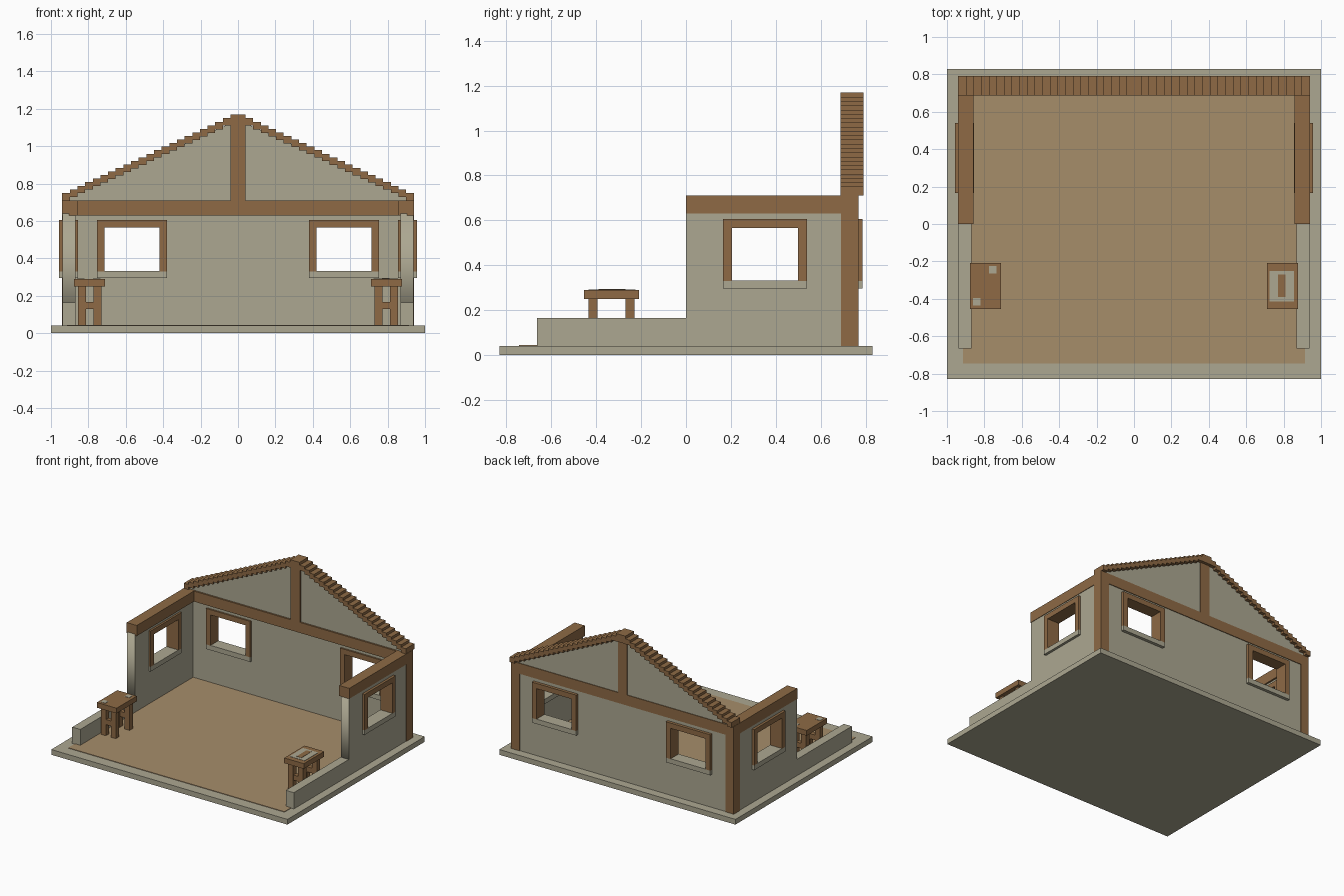
import bpy
import math

if "Cube" in bpy.data.objects:
    bpy.data.objects.remove(bpy.data.objects["Cube"], do_unlink=True)


def material(name, rgb):
    """Flat colour from 0-255 sRGB values."""
    col = [((c / 255 + 0.055) / 1.055) ** 2.4 for c in rgb] + [1]
    m = bpy.data.materials.new(name)
    m.use_nodes = True
    m.diffuse_color = col
    b = m.node_tree.nodes["Principled BSDF"]
    b.inputs["Base Color"].default_value = col
    b.inputs["Roughness"].default_value = 0.9
    return m


WOOD = material("brown wood", (142, 106, 69))
PLASTER = material("grey plaster", (172, 167, 145))
FLOOR = material("tan floor", (166, 141, 106))


def box(name, x, y, z, mat):
    """Box from (min, max) ranges on each axis."""
    (x0, x1), (y0, y1), (z0, z1) = sorted(x), sorted(y), sorted(z)
    verts = [(a, b, c) for a in (x0, x1) for b in (y0, y1) for c in (z0, z1)]
    faces = [(0, 1, 3, 2), (4, 6, 7, 5), (0, 4, 5, 1),
             (2, 3, 7, 6), (0, 2, 6, 4), (1, 5, 7, 3)]
    me = bpy.data.meshes.new(name)
    me.from_pydata(verts, [], faces)
    me.materials.append(mat)
    ob = bpy.data.objects.new(name, me)
    bpy.context.collection.objects.link(ob)
    return ob


def slab(name, outlines, thickness, location, rotation, mat):
    """Upright panel: first outline is the edge, the others are openings."""
    cu = bpy.data.curves.new(name, 'CURVE')
    cu.dimensions = '2D'
    cu.fill_mode = 'BOTH'
    cu.extrude = thickness / 2
    for pts in outlines:
        sp = cu.splines.new('POLY')
        sp.points.add(len(pts) - 1)
        for p, (u, v) in zip(sp.points, pts):
            p.co = (u, v, 0, 1)
        sp.use_cyclic_u = True
    cu.materials.append(mat)
    ob = bpy.data.objects.new(name, cu)
    bpy.context.collection.objects.link(ob)
    ob.location, ob.rotation_euler = location, rotation
    bpy.ops.object.select_all(action='DESELECT')
    ob.select_set(True)
    bpy.context.view_layer.objects.active = ob
    bpy.ops.object.convert(target='MESH')


def rect(u0, u1, v0, v1):
    return [(u0, v0), (u1, v0), (u1, v1), (u0, v1)]


def window(name, u0, u1, depth, along_x):
    """Wooden frame with a plaster sill, through the thickness of a wall."""
    parts = [("head", u0, u1, 0.565, 0.605, WOOD),
             ("jamb_a", u0, u0 + 0.04, 0.33, 0.565, WOOD),
             ("jamb_b", u1 - 0.04, u1, 0.33, 0.565, WOOD),
             ("sill", u0, u1, 0.295, 0.332, PLASTER)]
    for part, a, b, z0, z1, mat in parts:
        x, y = ((a, b), depth) if along_x else (depth, (a, b))
        box(f"{name}_{part}", x, y, (z0, z1), mat)


SIDES = (("left", 1), ("right", -1))
HOLE_Z = (0.31, 0.585)

# Base slab and floor
box("base_slab", (-1, 1), (-0.83, 0.83), (0, 0.04), PLASTER)
box("floor", (-0.915, 0.915), (-0.745, 0.70), (0.038, 0.044), FLOOR)

# Gabled back wall with two window openings
gable = [(-0.938, 0.04), (0.938, 0.04), (0.938, 0.72), (0, 1.14), (-0.938, 0.72)]
slab("back_wall", [gable, rect(-0.735, -0.40, *HOLE_Z), rect(0.40, 0.735, *HOLE_Z)],
     0.06, (0, 0.733, 0), (math.pi / 2, 0, 0), PLASTER)
box("back_beam", (-0.942, 0.942), (0.69, 0.768), (0.63, 0.71), WOOD)
box("king_post", (-0.04, 0.04), (0.69, 0.768), (0.71, 1.12), WOOD)

# Stepped roof edge
STEPS, RUN, RISE = 22, 0.90 / 22, 0.019
for side, s in SIDES:
    for i in range(STEPS):
        outer, z = 0.94 - i * RUN, 0.71 + i * RISE
        box(f"{side}_roof_step_{i + 1}", (s * outer, s * (outer - RUN)),
            (0.688, 0.79), (z, z + 0.04), WOOD)
box("roof_ridge", (-0.04, 0.04), (0.688, 0.79), (1.11, 1.17), WOOD)

for side, s in SIDES:
    # Side wall, low front wall, beam and corner post
    slab(f"{side}_wall", [rect(0, 0.70, 0.04, 0.64), rect(0.185, 0.52, *HOLE_Z)],
         0.068, (s * 0.904, 0, 0), (math.pi / 2, 0, math.pi / 2), PLASTER)
    box(f"{side}_low_wall", (s * 0.87, s * 0.938), (-0.665, 0.0), (0.04, 0.165), PLASTER)
    box(f"{side}_beam", (s * 0.857, s * 0.942), (0, 0.69), (0.63, 0.71), WOOD)
    box(f"{side}_corner_post", (s * 0.872, s * 0.942), (0.69, 0.768), (0.04, 0.63), WOOD)

    # Windows
    window(f"{side}_window", 0.165, 0.54, (s * 0.855, s * 0.957), False)
    a, b = sorted((s * 0.38, s * 0.755))
    window(f"{side}_back_window", a, b, (0.69, 0.786), True)

    # Small table: top, four legs and cross rails
    cx, cy = s * 0.793, -0.332
    box(f"{side}_table_top", (cx - 0.083, cx + 0.083), (cy - 0.123, cy + 0.123),
        (0.25, 0.29), WOOD)
    for row, dy in (("front", -0.083), ("back", 0.083)):
        y = (cy + dy - 0.02, cy + dy + 0.02)
        for n, dx in (("a", -0.042), ("b", 0.042)):
            box(f"{side}_table_{row}_leg_{n}", (cx + dx - 0.021, cx + dx + 0.021),
                y, (0.04, 0.25), WOOD)
        box(f"{side}_table_{row}_rail", (cx - 0.03, cx + 0.03),
            (y[0] + 0.002, y[1] - 0.002), (0.128, 0.167), WOOD)

# Pale inlays on the table tops
Z = (0.287, 0.292)
box("right_table_inlay_back", (-0.775, -0.735), (-0.265, -0.225), Z, PLASTER)
box("right_table_inlay_front", (-0.86, -0.82), (-0.435, -0.395), Z, PLASTER)
box("left_table_inlay", (0.725, 0.855), (-0.415, -0.25), Z, PLASTER)
box("left_table_inlay_centre", (0.77, 0.81), (-0.39, -0.27), (0.288, 0.294), WOOD)
